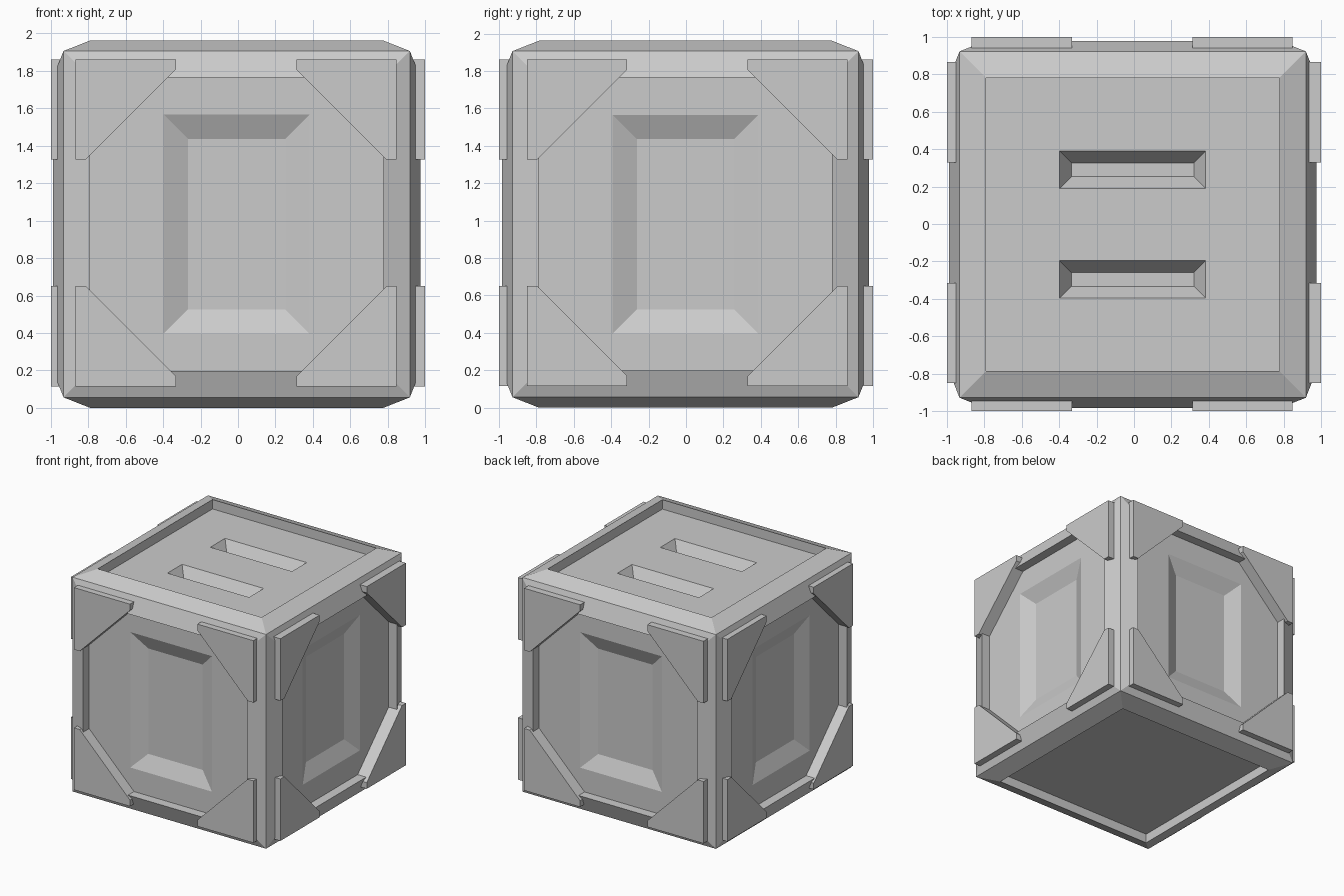
import bpy, bmesh, math
from mathutils import Vector, Matrix

if "Cube" in bpy.data.objects:
    bpy.data.objects.remove(bpy.data.objects["Cube"])

CENTRE = Vector((-0.007, -0.003, 0.981))


def finish(bm, name, location):
    mesh = bpy.data.meshes.new(name)
    bm.normal_update()
    bm.to_mesh(mesh)
    bm.free()
    ob = bpy.data.objects.new(name, mesh)
    ob.location = location
    bpy.context.collection.objects.link(ob)
    return ob


def step(bm, face, centre, u, v, hu, hv):
    """Extrude a quad and reshape the new cap to a rectangle."""
    mid = face.calc_center_median()
    cap = bmesh.ops.extrude_discrete_faces(bm, faces=[face])['faces'][0]
    for vert in cap.verts:
        d = vert.co - mid
        vert.co = (centre + u * math.copysign(hu, d.dot(u))
                   + v * math.copysign(hv, d.dot(v)))
    bm.normal_update()
    return cap


# Crate body: cube with a raised sharp rim and sunken panel on every face
bm = bmesh.new()
bmesh.ops.create_cube(bm, size=1.85)
bm.normal_update()
X, Y, Z = Vector((1, 0, 0)), Vector((0, 1, 0)), Vector((0, 0, 1))
for face in list(bm.faces):
    n = face.normal.copy()
    upright = abs(n.z) < 0.5
    u, v = (Z.cross(n), Z) if upright else (X, Y)
    rim = step(bm, face, n * 0.981, u, v, 0.783, 0.783)
    panel = step(bm, rim, n * 0.90, u, v, 0.783, 0.783)
    if upright:
        # tall bevelled recess on each side
        frame = step(bm, panel, n * 0.90, u, v, 0.39, 0.585)
        step(bm, frame, n * 0.84, u, v, 0.26, 0.455)
    elif n.z > 0:
        # two long slots in the lid
        geom = [panel] + list(panel.edges) + list(panel.verts)
        cut = bmesh.ops.bisect_plane(bm, geom=geom, plane_co=n * 0.90, plane_no=Y)
        halves = [g for g in cut['geom'] if isinstance(g, bmesh.types.BMFace)]
        for half in halves:
            y = math.copysign(0.293, half.calc_center_median().y)
            slot = step(bm, half, Vector((0, y, 0.90)), u, v, 0.39, 0.10)
            step(bm, slot, Vector((0, y, 0.80)), u, v, 0.327, 0.037)
finish(bm, "crate_body", CENTRE)

# Corner plates: one cut-off triangle, repeated at four corners of four sides
OUT_U, OUT_V, IN_U, IN_V, LIP = 0.857, 0.873, 0.322, 0.338, 0.054
PROFILE = [(OUT_U, OUT_V), (IN_U, OUT_V), (IN_U, OUT_V - LIP),
           (OUT_U - LIP, IN_V), (OUT_U, IN_V)]
for i, side in enumerate(("front", "right", "back", "left")):
    bm = bmesh.new()
    turn = Matrix.Rotation(i * math.pi / 2, 3, 'Z')
    for su in (1, -1):
        for sv in (1, -1):
            verts = [bm.verts.new(turn @ Vector((a * su, -0.89, b * sv)))
                     for a, b in PROFILE]
            base = bm.faces.new(verts)
            ext = bmesh.ops.extrude_face_region(bm, geom=[base], use_keep_orig=True)
            bmesh.ops.translate(
                bm, vec=turn @ Vector((0, -0.11, 0)),
                verts=[g for g in ext['geom'] if isinstance(g, bmesh.types.BMVert)])
    bmesh.ops.recalc_face_normals(bm, faces=bm.faces[:])
    shift = (-0.01, 0, 0.988) if i % 2 == 0 else (0, 0.007, 0.988)
    finish(bm, side + "_corner_plates", shift)
